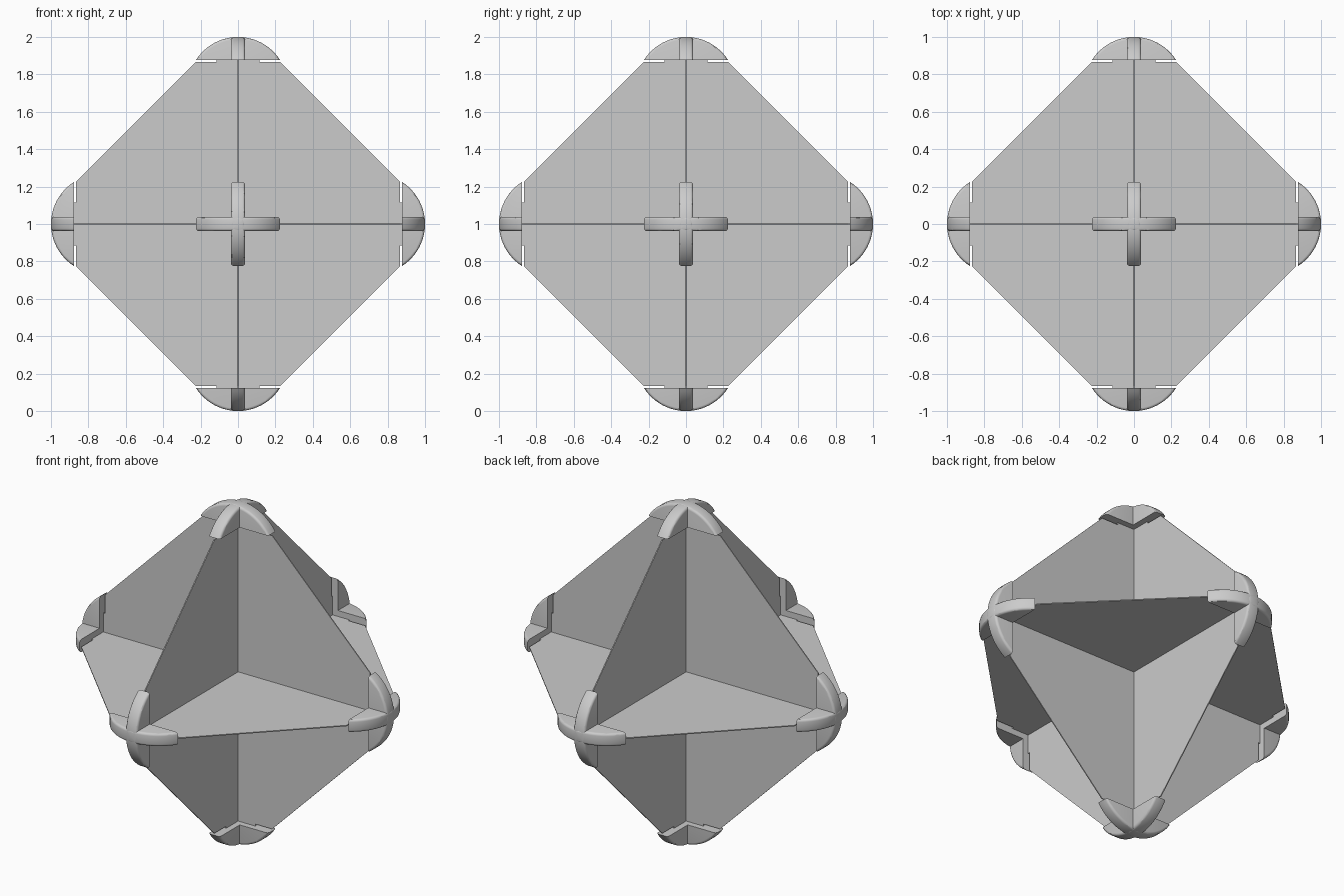
import bpy, bmesh
from math import sin, cos, asin, radians
from mathutils import Matrix, Vector

if "Cube" in bpy.data.objects:
    bpy.data.objects.remove(bpy.data.objects["Cube"])

CENTRE = Vector((0, 0, 1))


def slab(bm, outline, thickness):
    """Extrude an outline drawn in x-z symmetrically along y."""
    verts = [bm.verts.new((x, -thickness / 2, z)) for x, z in outline]
    face = bm.faces.new(verts)
    ext = bmesh.ops.extrude_face_region(bm, geom=[face])["geom"]
    new = [g for g in ext if isinstance(g, bmesh.types.BMVert)]
    bmesh.ops.translate(bm, verts=new, vec=(0, thickness, 0))
    return verts + new


def finish(bm, name, matrix, smooth=False):
    bmesh.ops.recalc_face_normals(bm, faces=bm.faces)
    mesh = bpy.data.meshes.new(name)
    bm.to_mesh(mesh)
    bm.free()
    mesh.transform(matrix)
    if smooth:
        mesh.shade_smooth()
        mesh.set_sharp_from_angle(angle=radians(30))
    obj = bpy.data.objects.new(name, mesh)
    obj.location = CENTRE
    bpy.context.collection.objects.link(obj)


# Three interlocking plates: truncated diamonds with a tab on each short edge
corner = [(0.885, 0.115), (0.866, 0.115), (0.866, 0.225),
          (0.225, 0.866), (0.115, 0.866), (0.115, 0.885)]
outline = []
for _ in range(4):
    outline += corner
    corner = [(-z, x) for x, z in corner]

plates = {
    "plate_front": Matrix.Identity(4),
    "plate_side": Matrix.Rotation(radians(90), 4, 'Z'),
    "plate_level": Matrix.Rotation(radians(90), 4, 'X'),
}
for name, matrix in plates.items():
    bm = bmesh.new()
    slab(bm, outline, 0.006)
    finish(bm, name, matrix)

# Six corner caps: two crossed circular segments with rounded outer rims
HALF, BASE, RISE, SEGS = 0.224, 0.878, 0.122, 24
RADIUS = (HALF ** 2 + RISE ** 2) / (2 * RISE)
SPAN = asin(HALF / RADIUS)
arc = []
for i in range(SEGS + 1):
    a = SPAN * (2 * i / SEGS - 1)
    arc.append((RADIUS * sin(a), 1 - RADIUS + RADIUS * cos(a)))

caps = {"cap_top": (0, 0, 1), "cap_bottom": (0, 0, -1), "cap_right": (1, 0, 0),
        "cap_left": (-1, 0, 0), "cap_back": (0, 1, 0), "cap_front": (0, -1, 0)}
for name, direction in caps.items():
    bm = bmesh.new()
    slab(bm, arc, 0.076)
    rim = [e for e in bm.edges
           if abs(e.verts[0].co.y - e.verts[1].co.y) < 1e-5
           and max(v.co.z for v in e.verts) > BASE + 1e-4]
    bmesh.ops.bevel(bm, geom=rim, offset=0.014, segments=3, profile=0.5,
                    affect='EDGES', clamp_overlap=True)
    copy = bmesh.ops.duplicate(bm, geom=bm.verts[:] + bm.edges[:] + bm.faces[:])["geom"]
    bmesh.ops.rotate(bm, cent=(0, 0, 0), matrix=Matrix.Rotation(radians(90), 3, 'Z'),
                     verts=[g for g in copy if isinstance(g, bmesh.types.BMVert)])
    turn = Vector(direction).to_track_quat('Z', 'Y').to_matrix().to_4x4()
    finish(bm, name, turn, smooth=True)
